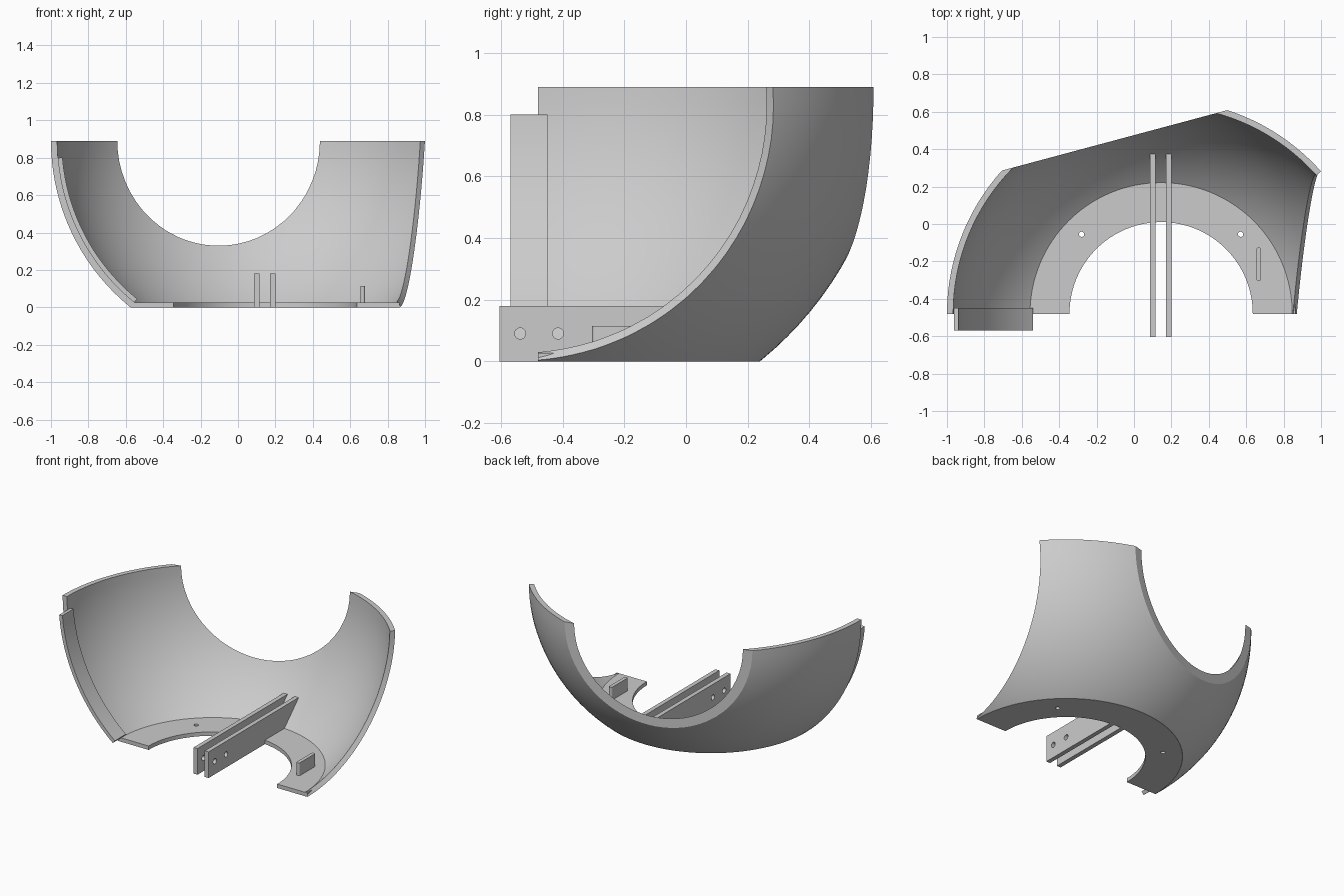
import bpy, bmesh
from math import sin, cos, pi, radians
from mathutils import Vector, Matrix

cube = bpy.data.objects.get("Cube")
if cube:
    bpy.data.objects.remove(cube)

# Sphere centre and radii shared by all parts
CENTRE = Vector((0.145, -0.48, 0.89))
R_OUT, R_IN = 1.145, 1.112
PLATE_T = 0.027

grey = bpy.data.materials.new("light grey")
grey.use_nodes = True
colour = (0.6, 0.6, 0.6, 1)
grey.diffuse_color = colour
grey.node_tree.nodes["Principled BSDF"].inputs["Base Color"].default_value = colour


def finish(obj):
    """Material and smooth shading with sharp edges kept."""
    obj.data.materials.clear()
    obj.data.materials.append(grey)
    bpy.ops.object.select_all(action='DESELECT')
    obj.select_set(True)
    bpy.context.view_layer.objects.active = obj
    bpy.ops.object.shade_smooth_by_angle(angle=radians(30))


def arc(r, start, end, n=64, cx=0, cy=0):
    steps = [radians(start + (end - start) * i / n) for i in range(n + 1)]
    return [(cx + r * cos(a), cy + r * sin(a)) for a in steps]


def circle(cx, cy, r):
    return arc(r, 0, 360, 24, cx, cy)[:-1]


def slab(name, outlines, thickness, location, rotation=(0, 0, 0)):
    """Flat outline with holes, extruded equally to both sides."""
    curve = bpy.data.curves.new(name, 'CURVE')
    curve.dimensions = '2D'
    curve.fill_mode = 'BOTH'
    curve.extrude = thickness / 2
    for points in outlines:
        spline = curve.splines.new('POLY')
        spline.points.add(len(points) - 1)
        for p, (x, y) in zip(spline.points, points):
            p.co = (x, y, 0, 1)
        spline.use_cyclic_u = True
    obj = bpy.data.objects.new(name, curve)
    bpy.context.collection.objects.link(obj)
    obj.location, obj.rotation_euler = location, rotation
    bpy.ops.object.select_all(action='DESELECT')
    obj.select_set(True)
    bpy.context.view_layer.objects.active = obj
    bpy.ops.object.convert(target='MESH')
    obj = bpy.context.view_layer.objects.active
    bm = bmesh.new()
    bm.from_mesh(obj.data)
    bmesh.ops.remove_doubles(bm, verts=bm.verts, dist=1e-5)
    bmesh.ops.recalc_face_normals(bm, faces=bm.faces)
    bm.to_mesh(obj.data)
    bm.free()
    finish(obj)


def trim(bm, co, normal):
    """Cut away everything on the normal's side."""
    return bmesh.ops.bisect_plane(bm, geom=bm.verts[:] + bm.edges[:] + bm.faces[:],
                                  dist=1e-5, plane_co=co, plane_no=normal,
                                  clear_outer=True)


# Spherical shell: trimmed sphere surface thickened towards its centre
bm = bmesh.new()
bmesh.ops.create_uvsphere(bm, u_segments=128, v_segments=64, radius=R_OUT)
trim(bm, (0, 0, 0), (0, 0, 1))
trim(bm, (0, 0, 0), (0, -1, 0))
trim(bm, (0, 0, -CENTRE.z), (0, 0, -1))
trim(bm, (0.786, 0, 0), (1, -0.09, -0.0686))
rim = [e for e in bm.edges if e.is_boundary]
copy = bmesh.ops.duplicate(bm, geom=bm.verts[:] + bm.edges[:] + bm.faces[:])
inner = copy["vert_map"]
bmesh.ops.scale(bm, vec=Vector((1, 1, 1)) * (R_IN / R_OUT),
                verts=[g for g in copy["geom"] if isinstance(g, bmesh.types.BMVert)])
for e in rim:
    a, b = e.verts
    bm.faces.new((a, b, inner[b], inner[a]))

# Flat-rimmed round opening at the back, turned 15 degrees
axis = Vector((-sin(radians(15)), cos(radians(15)), 0))
cut = trim(bm, axis * 0.96, axis)
bmesh.ops.triangle_fill(bm, use_beauty=True, edges=[
    g for g in cut["geom_cut"] if isinstance(g, bmesh.types.BMEdge)])
bmesh.ops.recalc_face_normals(bm, faces=bm.faces)
mesh = bpy.data.meshes.new("shell")
bm.to_mesh(mesh)
bm.free()
shell = bpy.data.objects.new("shell", mesh)
shell.location = CENTRE
bpy.context.collection.objects.link(shell)
finish(shell)

# Half-ring base plate with two screw holes
slab("base_plate",
     [arc(0.719, 0, 180) + arc(0.49, 180, 0),
      circle(-0.425, 0.425, 0.014), circle(0.425, 0.425, 0.014)],
     PLATE_T, (CENTRE.x, CENTRE.y, PLATE_T / 2))

# Curved overlap strip inside the right front edge
slab("overlap_strip",
     [arc(R_IN, 184.7, 231, 40) + arc(1.087, 231, 184.7, 40)],
     0.12, (CENTRE.x, -0.51, CENTRE.z), (pi / 2, 0, 0))

# Pair of mounting bars, with slanted back ends and two bolt holes
bar = [(-0.605, 0), (0.008, 0), (0.008, PLATE_T), (0.22, PLATE_T),
       (0.375, 0.18), (-0.605, 0.18)]
for name, x in (("right_bar", 0.1), ("left_bar", 0.185)):
    slab(name, [bar, circle(-0.538, 0.09, 0.018), circle(-0.415, 0.09, 0.018)],
         0.03, (x, 0, 0), (pi / 2, 0, pi / 2))

# Small upright tab with rounded ends
slab("tab", [arc(0.0125, 0, 180, 12, 0, 0.077) + arc(0.0125, 180, 360, 12, 0, -0.077)],
     0.1, (0.667, -0.215, 0.065))
